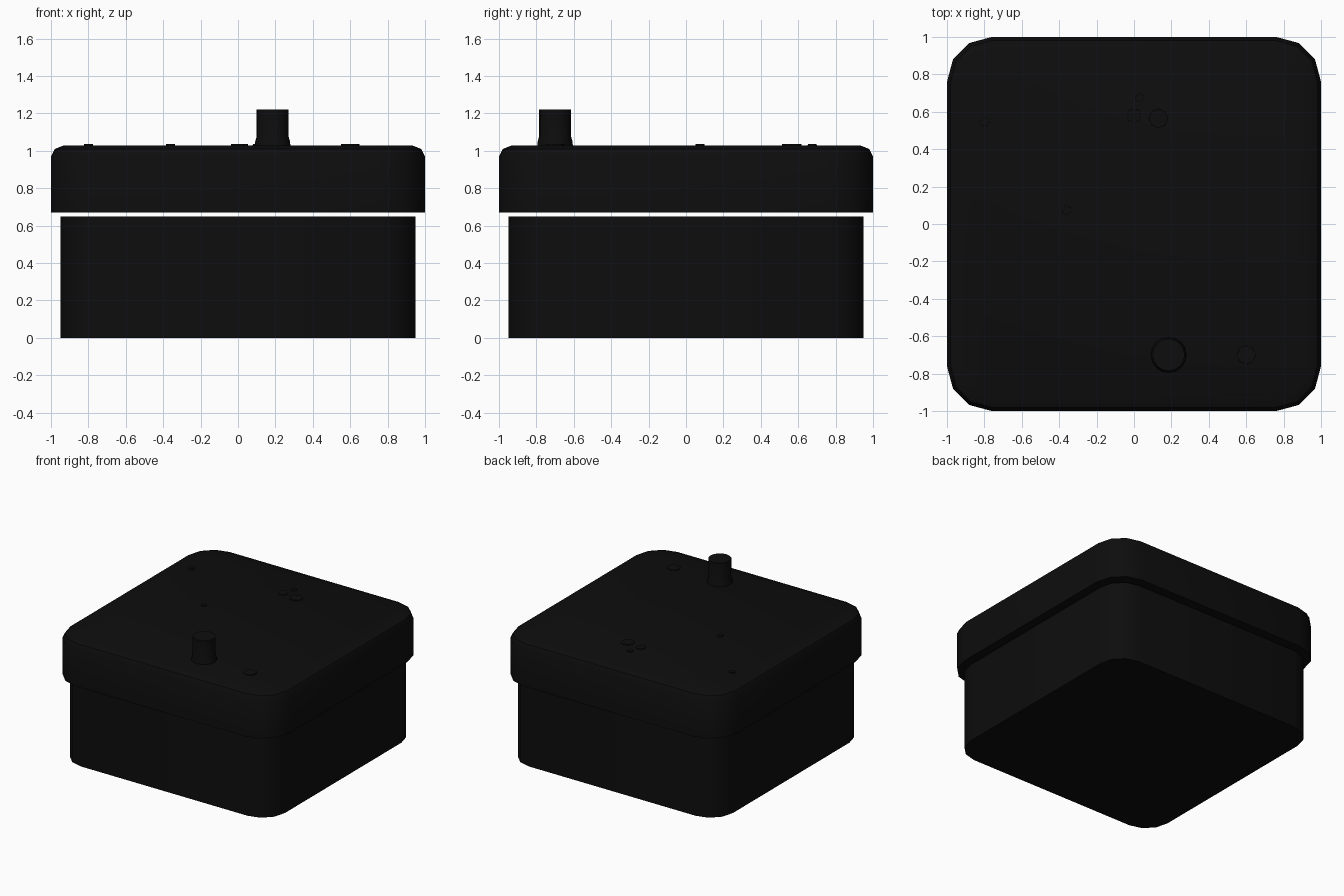
import bpy, bmesh
from math import pi, cos, sin, radians

if "Cube" in bpy.data.objects:
    bpy.data.objects.remove(bpy.data.objects["Cube"])

black = bpy.data.materials.new("matte_black")
black.diffuse_color = (0.004, 0.004, 0.004, 1)
black.use_nodes = True
black.node_tree.nodes["Principled BSDF"].inputs["Base Color"].default_value = black.diffuse_color


def finish(name, bm):
    bmesh.ops.recalc_face_normals(bm, faces=bm.faces)
    me = bpy.data.meshes.new(name)
    bm.to_mesh(me)
    bm.free()
    ob = bpy.data.objects.new(name, me)
    bpy.context.collection.objects.link(ob)
    me.materials.append(black)
    bpy.ops.object.select_all(action='DESELECT')
    ob.select_set(True)
    bpy.context.view_layer.objects.active = ob
    bpy.ops.object.shade_smooth_by_angle(angle=radians(31))
    return ob


def loft(name, rings):
    """Capped skin through rings of equal point count."""
    bm = bmesh.new()
    loops = [[bm.verts.new(p) for p in ring] for ring in rings]
    n = len(loops[0])
    for a, b in zip(loops, loops[1:]):
        for i in range(n):
            j = (i + 1) % n
            bm.faces.new((a[i], a[j], b[j], b[i]))
    bm.faces.new(loops[0][::-1])
    bm.faces.new(loops[-1])
    return finish(name, bm)


def rounded_square(half, radius, z, seg=3):
    c = half - radius
    pts = []
    for q, (sx, sy) in enumerate([(1, 1), (-1, 1), (-1, -1), (1, -1)]):
        for k in range(seg + 1):
            t = (q + k / seg) * pi / 2
            pts.append((sx * c + radius * cos(t), sy * c + radius * sin(t), z))
    return pts


def circle(x, y, r, z, n):
    return [(x + r * cos(2 * pi * i / n), y + r * sin(2 * pi * i / n), z) for i in range(n)]


# Lower housing
loft("base", [rounded_square(0.95, 0.20, z) for z in (0, 0.65)])

# Wider lid with a softened top edge, floating just above the base
lid_profile = [(0, 0.67), (0, 0.97), (0.02, 1.01), (0.07, 1.03)]
loft("lid", [rounded_square(1 - d, 0.24 - d, z) for d, z in lid_profile])

# Knob with a flared foot
knob_profile = [(0.096, 1.02), (0.093, 1.05), (0.086, 1.075), (0.086, 1.22)]
loft("knob", [circle(0.185, -0.70, r, z, 16) for r, z in knob_profile])

# Small raised studs on the lid
studs = [(-0.80, 0.545, 0.025), (-0.36, 0.075, 0.025), (0.0, 0.58, 0.04),
         (0.03, 0.675, 0.025), (0.13, 0.565, 0.053), (0.60, -0.70, 0.052)]
for i, (x, y, r) in enumerate(studs):
    loft(f"stud_{i + 1}", [circle(x, y, r, 1.02, 8), circle(x, y, r * 0.95, 1.036, 8)])
